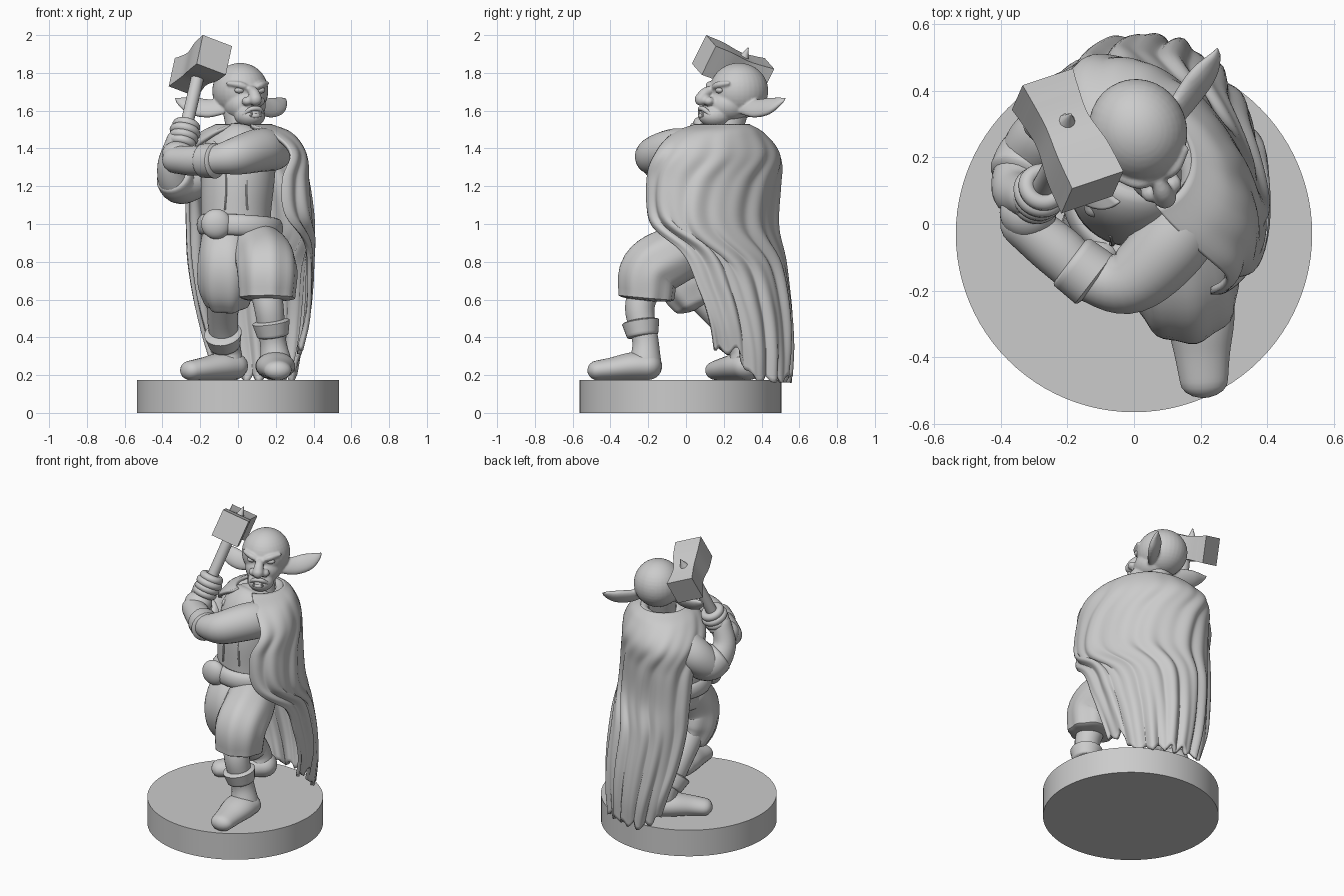
import bpy, bmesh, math
from math import sin, cos, pi, radians
from mathutils import Vector, Matrix

if "Cube" in bpy.data.objects:
    bpy.data.objects.remove(bpy.data.objects["Cube"])

grey = bpy.data.materials.new("plain_grey")
grey.use_nodes = True
grey.diffuse_color = (0.6, 0.6, 0.6, 1)
grey.node_tree.nodes["Principled BSDF"].inputs["Base Color"].default_value = (0.6, 0.6, 0.6, 1)
X, Y, Z = Vector((1, 0, 0)), Vector((0, 1, 0)), Vector((0, 0, 1))


def finish(ob, name, angle=40):
    ob.name = name
    ob.data.materials.clear()
    ob.data.materials.append(grey)
    bpy.ops.object.select_all(action="DESELECT")
    ob.select_set(True)
    bpy.context.view_layer.objects.active = ob
    bpy.ops.object.shade_smooth_by_angle(angle=radians(angle))
    return ob


def from_bmesh(name, bm, angle=40):
    bmesh.ops.recalc_face_normals(bm, faces=bm.faces)
    mesh = bpy.data.meshes.new(name)
    bm.to_mesh(mesh)
    bm.free()
    ob = bpy.data.objects.new(name, mesh)
    bpy.context.collection.objects.link(ob)
    return finish(ob, name, angle)


def clamp(v):
    return max(0, min(1, v))


def smooth_path(pts, k=6):
    """Catmull-Rom through points of any dimension."""
    v = [Vector(p) for p in pts]
    v = [v[0] * 2 - v[1]] + v + [v[-1] * 2 - v[-2]]
    out = []
    for a, b, c, d in zip(v, v[1:], v[2:], v[3:]):
        for i in range(k):
            t = i / k
            out.append((b * 2 + (c - a) * t + (a * 2 - b * 5 + c * 4 - d) * t * t
                        + (b * 3 - a - c * 3 + d) * t ** 3) * 0.5)
    return out + [v[-2]]


def loft(name, pts, up=Z, flat=1, cap=1, n=24, folds=0, depth=0.0):
    """Tube through (x, y, z, radius) points with domed ends."""
    path = smooth_path(pts)
    pos = [Vector(p[:3]) for p in path]
    rings = []
    for i, p in enumerate(path):
        t = (pos[min(i + 1, len(pos) - 1)] - pos[max(i - 1, 0)]).normalized()
        rings.append((pos[i], t, p[3], i / len(pos)))
    if cap:
        steps = [radians(a) for a in (80, 60, 40, 20)]
        p, t, r, _ = rings[0]
        head = [(p - t * r * cap * sin(a), t, r * cos(a), 0) for a in steps]
        p, t, r, _ = rings[-1]
        tail = [(p + t * r * cap * sin(a), t, r * cos(a), 1) for a in reversed(steps)]
        rings = head + rings + tail
    bm = bmesh.new()
    loops = []
    for p, t, r, s in rings:
        side = t.cross(Vector(up)).normalized()
        top = side.cross(t)
        ring = []
        for j in range(n):
            a = 2 * pi * (j + 0.5) / n
            q = r * (1 + depth * s * sin(folds * a))
            ring.append(bm.verts.new(p + side * (q * flat * cos(a)) + top * (q * sin(a))))
        loops.append(ring)
    for a, b in zip(loops, loops[1:]):
        for j in range(n):
            bm.faces.new((a[j], a[(j + 1) % n], b[(j + 1) % n], b[j]))
    bm.faces.new(loops[0])
    bm.faces.new(loops[-1])
    return from_bmesh(name, bm)


def ball(name, at, size):
    bm = bmesh.new()
    bmesh.ops.create_uvsphere(bm, u_segments=32, v_segments=20, radius=1,
                              matrix=Matrix.Translation(at) @ Matrix.Diagonal((*size, 1)))
    return from_bmesh(name, bm)


def ring(name, at, axis, major, minor, scale=(1, 1, 1)):
    bpy.ops.mesh.primitive_torus_add(location=at, major_radius=major, minor_radius=minor,
                                     major_segments=40, minor_segments=12,
                                     rotation=Vector(axis).to_track_quat("Z", "Y").to_euler())
    ob = bpy.context.object
    ob.scale = scale
    return finish(ob, name)


# Round base
bpy.ops.mesh.primitive_cylinder_add(vertices=96, radius=0.535, depth=0.175, location=(0, -0.03, 0.0875))
finish(bpy.context.object, "base")

# Torso, neck and belt
loft("torso", [(0, .12, .88, .18), (-.01, .12, 1.05, .185), (0, .13, 1.25, .195),
               (.01, .17, 1.39, .19), (.02, .21, 1.45, .13)], up=Y, cap=.3, n=40)
loft("neck", [(.02, .22, 1.42, .1), (.02, .22, 1.5, .085), (.01, .24, 1.6, .09)], up=Y)
ring("belt", (.01, .1, .985), (.06, .05, 1), .195, .035, (1, 1, 1.6))
ball("belt_knot", (-.115, -.09, 1.0), (.08, .05, .08))
for x in (-.07, .05):
    loft("vest_seam", [(x, -.06, 1.08, .006), (x * .9, -.06, 1.2, .006), (x, -.035, 1.34, .006)], up=X, n=8)

# Shorts, legs, cuffs and boots
loft("left_shorts", [(.07, .08, .89, .14), (.13, -.07, .83, .155), (.155, -.19, .75, .158),
                     (.155, -.21, .61, .145)], up=X, cap=.12, n=48, folds=8, depth=.04)
loft("right_shorts", [(-.05, .09, .94, .14), (-.06, 0, .8, .15), (-.06, .01, .68, .148),
                      (-.055, .05, .59, .12)], up=X, cap=.35, n=48, folds=7, depth=.06)
loft("left_shin", [(.14, -.21, .68, .085), (.165, -.245, .55, .078), (.185, -.215, .38, .07),
                   (.2, -.215, .27, .085)], up=X)
loft("right_shin", [(-.08, .06, .65, .09), (-.08, .22, .47, .08), (-.06, .3, .34, .075),
                    (-.05, .31, .26, .08)], up=X)
loft("left_cuff", [(.185, -.23, .41, .084), (.175, -.24, .48, .1)], up=X, cap=.15)
loft("right_cuff", [(-.07, .28, .36, .084), (-.08, .23, .42, .1)], up=X, cap=.15)
loft("left_boot", [(.195, -.2, .248, .074), (.2, -.29, .247, .073), (.205, -.39, .234, .06),
                   (.21, -.47, .225, .052)], flat=1.4)
loft("right_boot", [(-.03, .33, .248, .074), (-.1, .275, .245, .072), (-.18, .21, .234, .06),
                    (-.25, .165, .225, .052)], flat=1.3)

# Arms and wrist cuffs
loft("left_arm", [(.18, .06, 1.39, .11), (.11, -.06, 1.39, .115), (-.01, -.17, 1.36, .1),
                  (-.13, -.16, 1.34, .075), (-.23, -.08, 1.335, .08), (-.33, 0, 1.34, .072)])
loft("left_wrist_cuff", [(-.12, -.165, 1.335, .094), (-.185, -.115, 1.335, .09)], cap=.2)
loft("right_arm", [(-.15, .27, 1.36, .11), (-.25, .26, 1.28, .11), (-.32, .18, 1.21, .095),
                   (-.355, .1, 1.31, .072), (-.32, .08, 1.44, .06)], up=X)
loft("right_sleeve", [(-.2, .25, 1.25, .1), (-.3, .2, 1.21, .105), (-.34, .14, 1.25, .1)], up=X, cap=.3)

# Hammer
axis = Vector((-.15, .31, -.12))
grip = Vector((.1, .19, .43)).normalized()
centre = Vector((-.2, .25, 1.835))
foot = centre - grip * .56
loft("hammer_handle", [(*foot, .036), (*(centre - grip * .3), .034), (*centre, .034)], up=X, cap=.3)
loft("hammer_head", [(*(centre + axis * s), r) for s, r in
                     ((-.5, .122), (-.2, .118), (.1, .1), (.35, .11), (.5, .12))],
     up=grip, cap=0, n=4)
peak = centre + axis * .1
loft("hammer_spike", [(*(peak + grip * .05), .035), (*(peak + grip * .085), .018), (*(peak + grip * .12), .004)],
     up=X, n=10)

# Hands: the upper one shows curled fingers round the handle
ball("left_hand", centre - grip * .52 + Vector((-.01, -.01, 0)), (.085, .08, .07))
ball("right_palm", centre - grip * .4, (.07, .065, .07))
for i in range(4):
    ring("right_finger", centre + grip * (.034 * i - .455), grip, .05 + .004 * (i % 3), .025)

# Head: pieces fused into one skin
pieces = [ball("skull", (0, 0, 1.705), (.147, .157, .148)),
          ball("cheeks", (0, -.06, 1.63), (.112, .12, .095)),
          ball("jaw", (0, -.135, 1.572), (.08, .09, .062)),
          loft("nose", [(0, -.13, 1.72, .02), (0, -.19, 1.695, .028), (0, -.215, 1.66, .035)], up=X)]
for s in (-1, 1):
    pieces += [
        ball("nostril", (s * .036, -.185, 1.65), (.028, .03, .024)),
        loft("brow", [(s * .018, -.155, 1.72, .014), (s * .06, -.145, 1.736, .018), (s * .11, -.105, 1.745, .012)]),
        loft("ear", [(s * .1, -.01, 1.62, .045), (s * .17, .035, 1.612, .056), (s * .24, .08, 1.625, .054),
                     (s * .29, .115, 1.648, .03), (s * .31, .135, 1.662, .01)],
             up=(0, .6, .75), flat=.5)]
bpy.ops.object.select_all(action="DESELECT")
for ob in pieces:
    ob.select_set(True)
bpy.context.view_layer.objects.active = pieces[0]
bpy.ops.object.join()
head = finish(bpy.context.object, "head")
fuse = head.modifiers.new("fuse", "REMESH")
fuse.mode, fuse.voxel_size, fuse.use_smooth_shade = "VOXEL", .007, True
soften = head.modifiers.new("soften", "SMOOTH")
soften.iterations = 3

# Face details
face = [head,
        loft("upper_lip", [(-.055, -.185, 1.58, .01), (-.03, -.208, 1.605, .013), (0, -.215, 1.612, .013),
                           (.03, -.208, 1.605, .013), (.055, -.185, 1.58, .01)], n=12),
        loft("lower_lip", [(-.05, -.187, 1.578, .01), (0, -.218, 1.572, .013), (.05, -.187, 1.578, .01)], n=12)]
for s in (-1, 1):
    face.append(ball("eye", (s * .058, -.135, 1.708), (.028, .02, .017)))
    face.append(loft("tusk", [(s * .025, -.215, 1.575, .009), (s * .027, -.22, 1.605, .003)], up=X, n=8))
turn = Matrix.Translation((.012, .28, 0)) @ Matrix.Rotation(radians(22), 4, "Z")
for ob in face:
    ob.matrix_world = turn

# Cape: rows of height, centre x/y, radius x/y, left and right edge angles, skew
rows = smooth_path([
    (1.52, .03, .19, .14, .14, -75, 240, 0), (1.47, .04, .17, .24, .24, -72, 208, 16),
    (1.36, .04, .15, .31, .34, -62, 176, 21), (1.2, .05, .14, .32, .345, -78, 152, 23),
    (.98, .055, .14, .335, .34, -76, 142, 22), (.78, .05, .16, .335, .355, -32, 144, 13),
    (.55, .05, .17, .33, .375, -16, 141, 6), (.35, .05, .18, .315, .375, -8, 134, 3),
    (.18, .05, .18, .28, .365, -4, 130, 0)], 7)
bm = bmesh.new()
cols = 120
grid = []
for i, (z, cx, cy, rx, ry, a0, a1, skew) in enumerate(rows):
    s = i / (len(rows) - 1)
    line = []
    for j in range(cols + 1):
        u = j / cols
        a = radians(a0 + (a1 - a0) * u)
        fold = 1 + .045 * min(1, s * 1.6) * (sin(46 * u + 2 * s) * .6 + sin(75 * u - 3 * s) * .4)
        hem = .18 + .15 * clamp((.24 - u) * 10) + .06 * clamp((u - .85) * 7) + .02 * s * sin(60 * u)
        drop = 1.52 - (1.52 - z) * (1.52 - hem) / 1.34
        line.append(bm.verts.new((cx + rx * fold * cos(a + radians(skew)), cy + ry * fold * sin(a), drop)))
    grid.append(line)
for a, b in zip(grid, grid[1:]):
    for j in range(cols):
        bm.faces.new((a[j], a[j + 1], b[j + 1], b[j]))
cape = from_bmesh("cape", bm, 60)
thick = cape.modifiers.new("thickness", "SOLIDIFY")
thick.thickness, thick.offset = .022, 0
loft("cape_collar", [(.15, .0, 1.46, .035), (.17, .17, 1.49, .035), (.1, .3, 1.49, .035),
                     (-.06, .32, 1.48, .035), (-.14, .2, 1.45, .035), (-.12, .05, 1.41, .03)], n=16)
